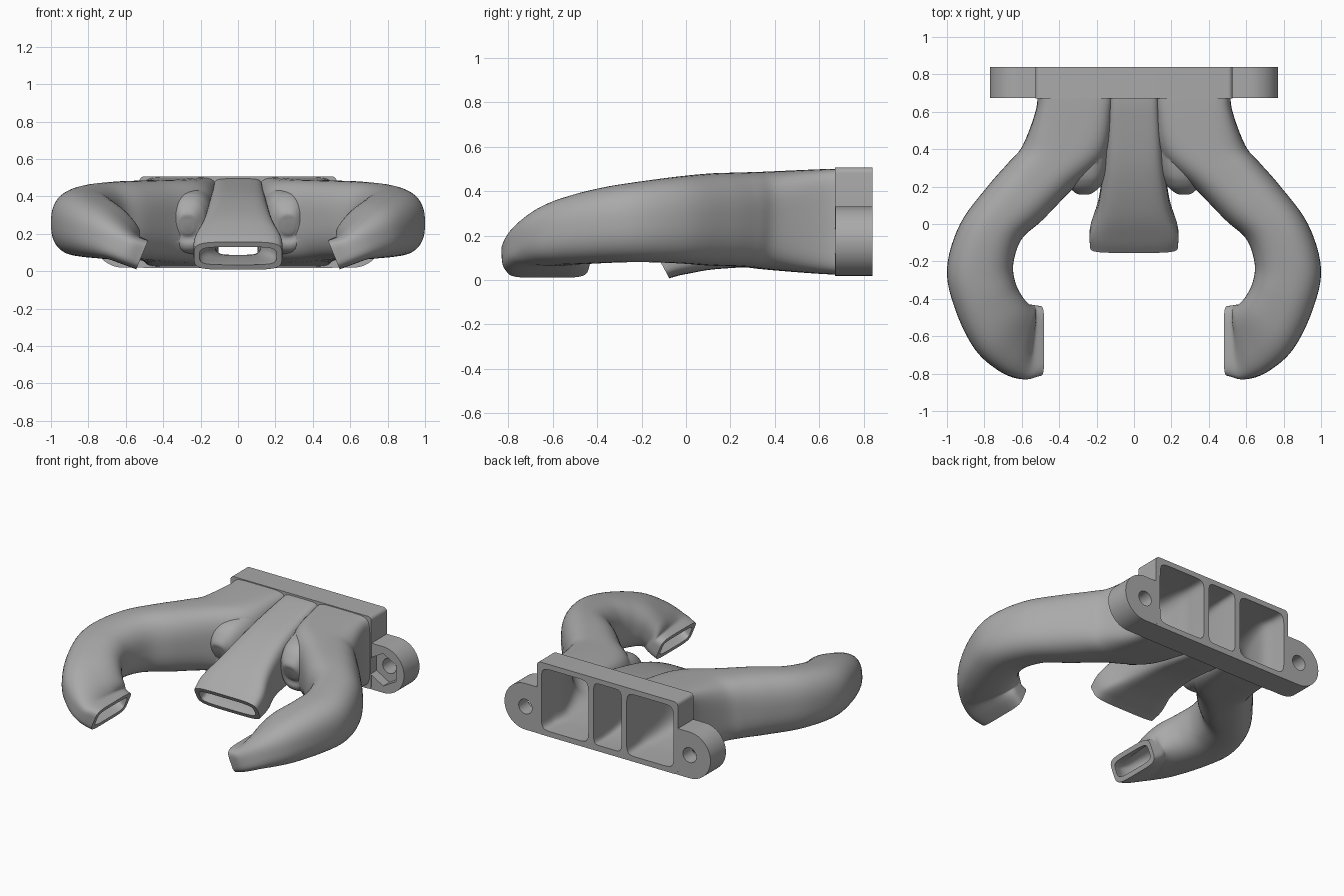
import bpy, bmesh, math
from mathutils import Vector

cube = bpy.data.objects.get("Cube")
if cube:
    bpy.data.objects.remove(cube, do_unlink=True)

grey = bpy.data.materials.new("plain_grey")
grey.use_nodes = True
COLOUR = (0.4, 0.4, 0.4, 1)
grey.diffuse_color = COLOUR
grey.node_tree.nodes["Principled BSDF"].inputs["Base Color"].default_value = COLOUR


def finish(name, bm):
    bmesh.ops.recalc_face_normals(bm, faces=bm.faces)
    mesh = bpy.data.meshes.new(name)
    bm.to_mesh(mesh)
    bm.free()
    mesh.materials.append(grey)
    ob = bpy.data.objects.new(name, mesh)
    bpy.context.scene.collection.objects.link(ob)
    return ob


def skin(name, rings):
    """Closed solid through a list of rings of points."""
    bm = bmesh.new()
    loops = [[bm.verts.new(p) for p in ring] for ring in rings]
    n = len(loops[0])
    for a, b in zip(loops, loops[1:]):
        for i in range(n):
            j = (i + 1) % n
            bm.faces.new((a[i], a[j], b[j], b[i]))
    bm.faces.new(loops[0])
    bm.faces.new(loops[-1])
    return finish(name, bm)


def prism(name, outline, y0, y1):
    return skin(name, [[(x, y, z) for x, z in outline] for y in (y0, y1)])


def arc(cx, cz, r, a0, a1, steps):
    angles = [math.radians(a0 + (a1 - a0) * i / steps) for i in range(steps + 1)]
    return [(cx + r * math.cos(a), cz + r * math.sin(a)) for a in angles]


def spline(rows, steps):
    """Catmull-Rom interpolation of station rows."""
    rows = [Vector(r) for r in rows]
    ext = [2 * rows[0] - rows[1]] + rows + [2 * rows[-1] - rows[-2]]
    out = []
    for a, b, c, d in zip(ext, ext[1:], ext[2:], ext[3:]):
        for i in range(steps):
            t = i / steps
            out.append(0.5 * (2 * b + (c - a) * t + (2 * a - 5 * b + 4 * c - d) * t * t
                              + (3 * b - a - 3 * c + d) * t ** 3))
    return out + [rows[-1]]


def duct(name, stations, wall=0, side=1, steps=6, around=48):
    """Loft of rounded sections. Station: outer x, y, inner x, y, top, bottom, squareness."""
    rows = spline(stations, steps)
    mids = [Vector(((r[0] + r[2]) / 2, (r[1] + r[3]) / 2, (r[4] + r[5]) / 2)) for r in rows]
    rings = []
    for k, r in enumerate(rows):
        tangent = (mids[min(k + 1, len(mids) - 1)] - mids[max(k - 1, 0)]).normalized()
        across = Vector((r[0] - r[2], r[1] - r[3], 0))
        w, h = across.length / 2 - wall, (r[4] - r[5]) / 2 - wall
        across.normalize()
        up = across.cross(tangent).normalized()
        if up.z < 0:
            up.negate()
        ring = []
        for i in range(around):
            a = math.tau * (i + 0.5) / around
            c, s = math.cos(a), math.sin(a)
            p = mids[k] + across * (w * math.copysign(abs(c) ** (2 / r[6]), c)) \
                + up * (h * math.copysign(abs(s) ** (2 / r[6]), s))
            ring.append((p.x * side, p.y, p.z))
        rings.append(ring)
    if wall:  # run the hollow out through both ends
        for idx, nxt in ((0, 1), (-1, -2)):
            step = (mids[idx] - mids[nxt]).normalized() * (0.15 if idx == 0 else 0.04)
            extra = [(p[0] + step.x * side, p[1] + step.y, p[2] + step.z) for p in rings[idx]]
            rings = [extra] + rings if idx == 0 else rings + [extra]
    return skin(name, rings)


def combine(target, tool, operation):
    mod = target.modifiers.new("cut", "BOOLEAN")
    mod.operation, mod.solver, mod.object = operation, "EXACT", tool
    bpy.context.view_layer.objects.active = target
    bpy.ops.object.modifier_apply(modifier=mod.name)
    bpy.data.objects.remove(tool, do_unlink=True)


ARM = [
    (.522, .75, .11, .75, .502, .024, 9),
    (.522, .62, .11, .62, .50, .027, 6),
    (.595, .42, .15, .36, .49, .045, 3.6),
    (.67, .33, .335, .18, .485, .06, 2.9),
    (.78, .205, .49, .02, .48, .065, 2.6),
    (.93, 0, .60, -.08, .465, .075, 2.5),
    (1.0, -.24, .645, -.21, .44, .08, 2.5),
    (.955, -.46, .635, -.31, .41, .075, 2.5),
    (.85, -.67, .60, -.385, .36, .065, 2.6),
    (.72, -.785, .57, -.425, .285, .05, 3),
    (.60, -.83, .56, -.43, .205, .03, 4),
    (.512, -.812, .512, -.438, .172, .004, 5),
]
CENTRE = [(w, y, -w, y, top, low, n) for w, y, top, low, n in (
    (.135, .75, .501, .025, 9),
    (.14, .62, .485, .03, 7),
    (.16, .35, .42, .055, 5),
    (.19, .12, .325, .045, 4.5),
    (.235, -.03, .232, .02, 4.5),
    (.235, -.115, .166, -.002, 4.5),
)]
# Rounded web filling the crotch between the centre duct and each arm
WEB = [(x1, y, x0, y, top, low, 2.6) for x0, x1, y, top, low in (
    (.12, .30, .6, .47, .05),
    (.13, .36, .35, .44, .08),
    (.16, .36, .24, .40, .10),
    (.19, .34, .195, .35, .14),
    (.24, .30, .18, .28, .20),
)]

# Mounting block with rounded corners
R = 0.025
block = []
for cx, cz, a in ((.502, .482, 0), (-.502, .482, 90), (-.502, .043, 180), (.502, .043, 270)):
    block += arc(cx, cz, R, a, a + 90, 5)
body = prism("duct_body", block, .672, .84)

# Outer shells
combine(body, duct("centre_shell", CENTRE), "UNION")
for side in (1, -1):
    combine(body, duct("arm_shell", ARM, 0, side), "UNION")
    combine(body, duct("crotch_web", WEB, 0, side), "UNION")
    ear = arc(.615, .175, .156, -90, 90, 28) + [(.48, .331), (.48, .019)]
    combine(body, prism("ear", [(x * side, z) for x, z in ear], .674, .8395), "UNION")

# Hollow channels, screw holes and nut pockets
combine(body, duct("centre_hollow", CENTRE, .03), "DIFFERENCE")
for side in (1, -1):
    combine(body, duct("arm_hollow", ARM, .03, side), "DIFFERENCE")
    combine(body, prism("screw_hole", arc(.615 * side, .175, .05, 0, 348.75, 31), .6, .9),
            "DIFFERENCE")
    combine(body, prism("nut_pocket", arc(.615 * side, .175, .11, 30, 330, 5), .65, .74),
            "DIFFERENCE")

bpy.ops.object.select_all(action="DESELECT")
body.select_set(True)
bpy.context.view_layer.objects.active = body
bpy.ops.object.shade_smooth_by_angle(angle=math.radians(35))
